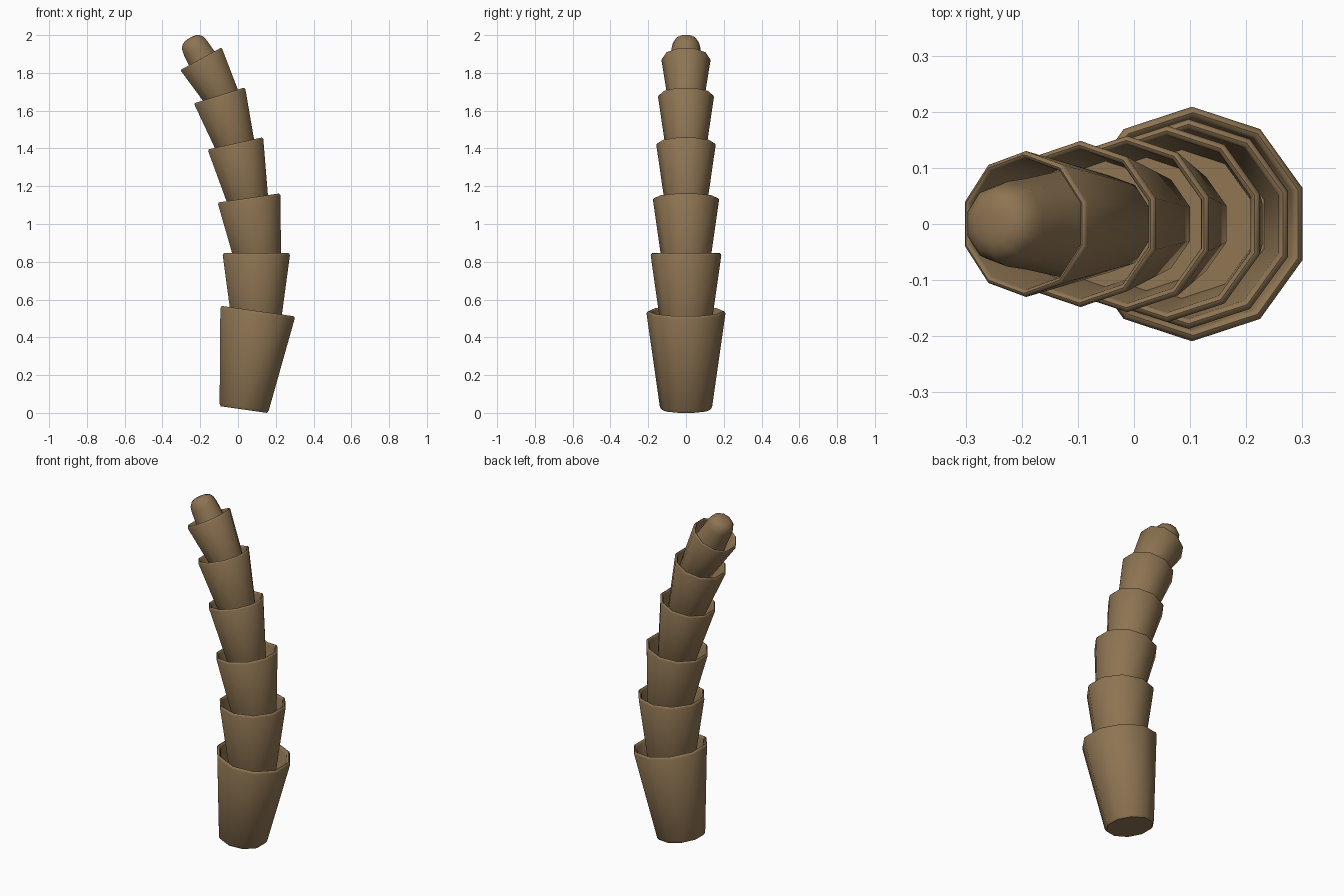
import bpy, bmesh, math
from mathutils import Vector

if "Cube" in bpy.data.objects:
    bpy.data.objects.remove(bpy.data.objects["Cube"])

SIDES = 10
bark = bpy.data.materials.new("bark")
bark.diffuse_color = (0.27, 0.175, 0.085, 1)
bark.use_nodes = True
bark.node_tree.nodes["Principled BSDF"].inputs["Base Color"].default_value = bark.diffuse_color


def lathe(name, origin, axis, profile):
    """Ten-sided ring stack; profile = (radius, distance along axis)."""
    d = Vector((axis[0], 0, axis[1])).normalized()
    u = Vector((d.z, 0, -d.x))
    v = Vector((0, 1, 0))
    o = Vector((origin[0], 0, origin[1]))
    bm = bmesh.new()
    rings = []
    for r, h in profile:
        ring = []
        for i in range(SIDES):
            a = math.radians(18) + 2 * math.pi * i / SIDES
            ring.append(bm.verts.new(o + d * h + (u * math.cos(a) + v * math.sin(a)) * r))
        rings.append(ring)
    for a, b in zip(rings, rings[1:]):
        for i in range(SIDES):
            j = (i + 1) % SIDES
            bm.faces.new((a[i], a[j], b[j], b[i]))
    bm.faces.new(rings[0][::-1])
    bm.faces.new(rings[-1])
    bmesh.ops.recalc_face_normals(bm, faces=bm.faces)
    me = bpy.data.meshes.new(name)
    bm.to_mesh(me)
    bm.free()
    me.materials.append(bark)
    ob = bpy.data.objects.new(name, me)
    bpy.context.collection.objects.link(ob)
    bpy.ops.object.select_all(action='DESELECT')
    ob.select_set(True)
    bpy.context.view_layer.objects.active = ob
    bpy.ops.object.shade_smooth_by_angle(angle=math.radians(45))


# Trunk cups: rim centre (x, z), axis (x, z), rim radius
cups = [
    ((0.105, 0.539), (0.141, 0.99), 0.209),
    ((0.097, 0.846), (0.0, 1.0), 0.187),
    ((0.058, 1.138), (-0.145, 0.99), 0.175),
    ((-0.014, 1.427), (-0.215, 0.977), 0.157),
    ((-0.098, 1.681), (-0.30, 0.954), 0.148),
    ((-0.196, 1.875), (-0.48, 0.877), 0.130),
]
for n, (centre, axis, r) in enumerate(cups, 1):
    length = 2.52 * r
    depth = 0.42 * length
    k = r / 0.2
    taper = 0.34 * r / length
    lathe(f"trunk_cup_{n}", centre, axis, [
        (0.66 * r - 0.008 * k, -length),
        (0.66 * r, -length + 0.012 * k),
        (r, -0.012 * k),
        (r - 0.004 * k, -0.003 * k),
        (r - 0.010 * k, 0),
        (r - 0.016 * k, -0.003 * k),
        (r - 0.020 * k, -0.012 * k),
        (r - 0.020 * k - taper * depth, -depth),
    ])

# Rounded tip rising out of the last cup
lathe("trunk_tip", (-0.255, 1.985), (-0.5, 0.866), [
    (0.095, -0.25), (0.081, -0.125), (0.076, -0.06), (0.069, -0.03),
    (0.055, -0.012), (0.036, -0.003), (0.015, 0),
])
